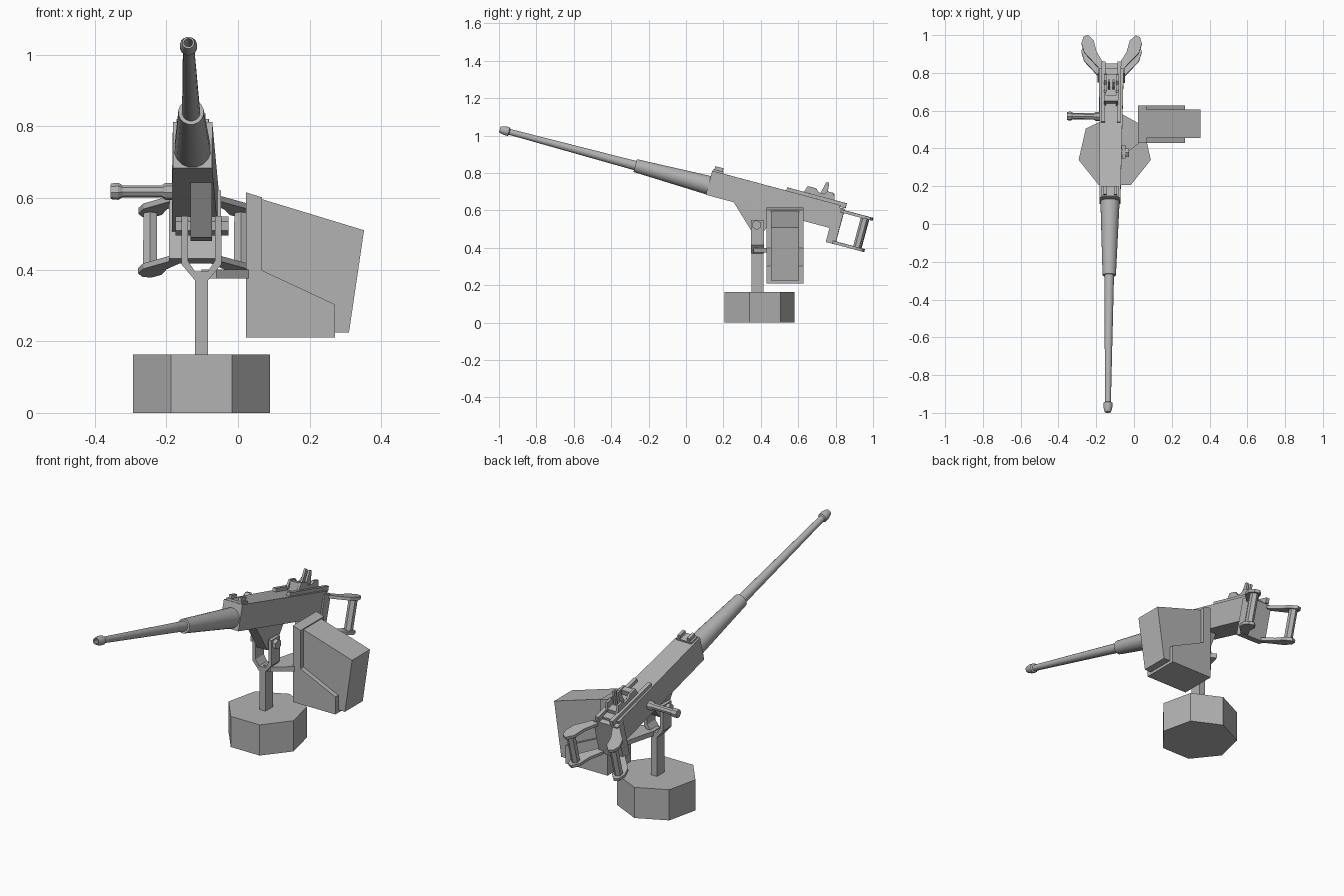
import bpy, bmesh
from math import pi, cos, sin, radians
from mathutils import Matrix, Vector

if "Cube" in bpy.data.objects:
    bpy.data.objects.remove(bpy.data.objects["Cube"], do_unlink=True)

metal = bpy.data.materials.new("grey_metal")
metal.use_nodes = True
GREY = (0.45, 0.45, 0.45, 1)
metal.diffuse_color = GREY
metal.node_tree.nodes["Principled BSDF"].inputs["Base Color"].default_value = GREY

# Gun frame: local y runs back along the barrel, pitched and slightly yawed
GUN = (Matrix.Translation((-0.127, 0.12, 0.735))
       @ Matrix.Rotation(radians(-0.6), 4, 'Z') @ Matrix.Rotation(radians(-15), 4, 'X'))
WORLD = Matrix.Identity(4)


def finish(name, bm, frame):
    bmesh.ops.recalc_face_normals(bm, faces=bm.faces)
    bm.transform(frame)
    mesh = bpy.data.meshes.new(name)
    bm.to_mesh(mesh)
    bm.free()
    mesh.materials.append(metal)
    ob = bpy.data.objects.new(name, mesh)
    bpy.context.collection.objects.link(ob)
    return ob


def prism(name, pts, axis, lo, hi, frame=WORLD):
    """Extrude a 2D outline along an axis; outline uses the other two axes in order."""
    bm = bmesh.new()

    def place(p, d):
        c = list(p)
        c.insert("xyz".index(axis), d)
        return bm.verts.new(c)
    a = [place(p, lo) for p in pts]
    b = [place(p, hi) for p in pts]
    bm.faces.new(a)
    bm.faces.new(b)
    for i in range(len(pts)):
        j = (i + 1) % len(pts)
        bm.faces.new((a[i], a[j], b[j], b[i]))
    return finish(name, bm, frame)


def box(name, x, y, z, frame=WORLD):
    pts = [(x[0], y[0]), (x[1], y[0]), (x[1], y[1]), (x[0], y[1])]
    return prism(name, pts, 'z', z[0], z[1], frame)


def lathe(name, profile, sides, axis, centre, frame=WORLD, smooth=False):
    """Rings of (position, radius) along an axis, capped at both ends."""
    bm = bmesh.new()
    k = "xyz".index(axis)
    rings = []
    for d, r in profile:
        ring = []
        for i in range(sides):
            t = 2 * pi * (i + 0.5) / sides
            c = [r * cos(t), r * sin(t)]
            c.insert(k, d)
            ring.append(bm.verts.new(Vector(c) + Vector(centre)))
        rings.append(ring)
    for a, b in zip(rings, rings[1:]):
        for i in range(sides):
            j = (i + 1) % sides
            bm.faces.new((a[i], a[j], b[j], b[i]))
    bm.faces.new(rings[0])
    bm.faces.new(rings[-1])
    ob = finish(name, bm, frame)
    if smooth:
        bpy.ops.object.select_all(action='DESELECT')
        ob.select_set(True)
        bpy.context.view_layer.objects.active = ob
        bpy.ops.object.shade_smooth_by_angle(angle=radians(35))
    return ob


def mirrored(half):
    return half + [(-x, z) for x, z in reversed(half)]


# Seven-sided base, post and fork
cx, cy = -0.102, 0.383
ring = [(cx + 0.196 * sin(2 * pi * i / 7), cy + 0.196 * cos(2 * pi * i / 7)) for i in range(7)]
prism("base", ring, 'z', 0, 0.163)
box("post", (cx - 0.018, cx + 0.018), (0.35, 0.415), (0.16, 0.39))
fork = mirrored([(0.018, 0.37), (0.056, 0.415), (0.056, 0.55), (0.038, 0.55),
                 (0.038, 0.425), (0.018, 0.395)])
prism("fork", [(cx + x, z) for x, z in fork], 'y', 0.347, 0.417)

# Cradle block and its pivot bolt
prism("cradle", [(0.245, 0.66), (0.35, 0.49), (0.41, 0.48), (0.5, 0.6), (0.45, 0.64)],
      'x', cx - 0.03, cx + 0.03)
lathe("pivot_bolt", [(-0.073, 0.026), (0.075, 0.026)], 6, 'x', (cx, 0.378, 0.522))

# Ammunition box, its tray and the arm that carries it
prism("ammo_box", [(0.03, 0.608), (0.352, 0.51), (0.31, 0.225), (0.03, 0.225)], 'y', 0.455, 0.605)
prism("ammo_tray", [(0.022, 0.616), (0.067, 0.602), (0.067, 0.398), (0.271, 0.303),
                    (0.271, 0.21), (0.022, 0.21)], 'y', 0.43, 0.627)
prism("tray_arm", [(cx, 0.36), (-0.06, 0.36), (0.03, 0.43), (0.03, 0.53), (-0.06, 0.58),
                   (cx, 0.42)], 'z', 0.375, 0.4)

# Barrel with flared muzzle and bore, and the tapered jacket
lathe("barrel", [(-1.06, 0.012), (-1.155, 0.012), (-1.155, 0.017), (-1.128, 0.024),
                 (-1.105, 0.024), (-1.1, 0.016), (-0.38, 0.026)],
      16, 'y', (0, 0, 0), GUN, True)
lathe("barrel_jacket", [(-0.405, 0.03), (-0.405, 0.036), (0.01, 0.052)], 16, 'y', (0, 0, 0), GUN, True)

# Receiver, widening to the rear
prism("receiver", [(-0.055, 0), (0.055, 0), (0.065, 0.71), (-0.065, 0.71)], 'z', -0.053, 0.08, GUN)
box("back_plate", (-0.072, 0.072), (0.685, 0.737), (-0.131, 0.066), GUN)

# Front sight
box("front_sight_base", (-0.045, 0.045), (0.005, 0.06), (0.075, 0.09), GUN)
for s in (-1, 1):
    box("front_sight_ear", (s * 0.028 - 0.008, s * 0.028 + 0.008), (0.01, 0.055), (0.085, 0.108), GUN)

# Lid rails, rear sight block with raised cheeks, and twin blades
box("sight_bed", (-0.034, 0.034), (0.515, 0.67), (0.075, 0.1), GUN)
box("sight_step", (-0.034, 0.034), (0.515, 0.545), (0.09, 0.128), GUN)
for s in (-1, 1):
    side = lambda a, b: sorted((s * a, s * b))
    box("lid_rail", side(0.032, 0.052), (0.41, 0.74), (0.07, 0.098), GUN)
    prism("sight_cheek", [(0.5, 0.09), (0.515, 0.133), (0.56, 0.133), (0.58, 0.115),
                          (0.61, 0.115), (0.625, 0.133), (0.66, 0.133), (0.675, 0.09)],
          'x', *side(0.026, 0.038), GUN)
    prism("sight_blade", [(0.585, 0.095), (0.605, 0.18), (0.62, 0.18), (0.63, 0.095)],
          'x', *side(0.006, 0.018), GUN)

    # Spade grips held between upper and lower arms
    arm = [(0.045, 0.72), (0.071, 0.72), (0.145, 0.8), (0.16, 0.85), (0.15, 0.885),
           (0.125, 0.896), (0.095, 0.865), (0.08, 0.805), (0.045, 0.745)]
    for name, z in (("upper_grip_arm", 0.043), ("lower_grip_arm", -0.13)):
        prism(name, [(s * x, y) for x, y in arm], 'z', z, z + 0.016, GUN)
    lathe("spade_grip", [(-0.12, 0.022), (0.05, 0.022)], 6, 'z', (s * 0.127, 0.855, 0), GUN)

# Cocking handle on the right side
lathe("cocking_handle", [(-0.233, 0.022), (-0.212, 0.024), (-0.2, 0.017), (-0.09, 0.017),
                         (-0.08, 0.024), (-0.05, 0.024)], 8, 'x', (0, 0.464, 0.004), GUN)
